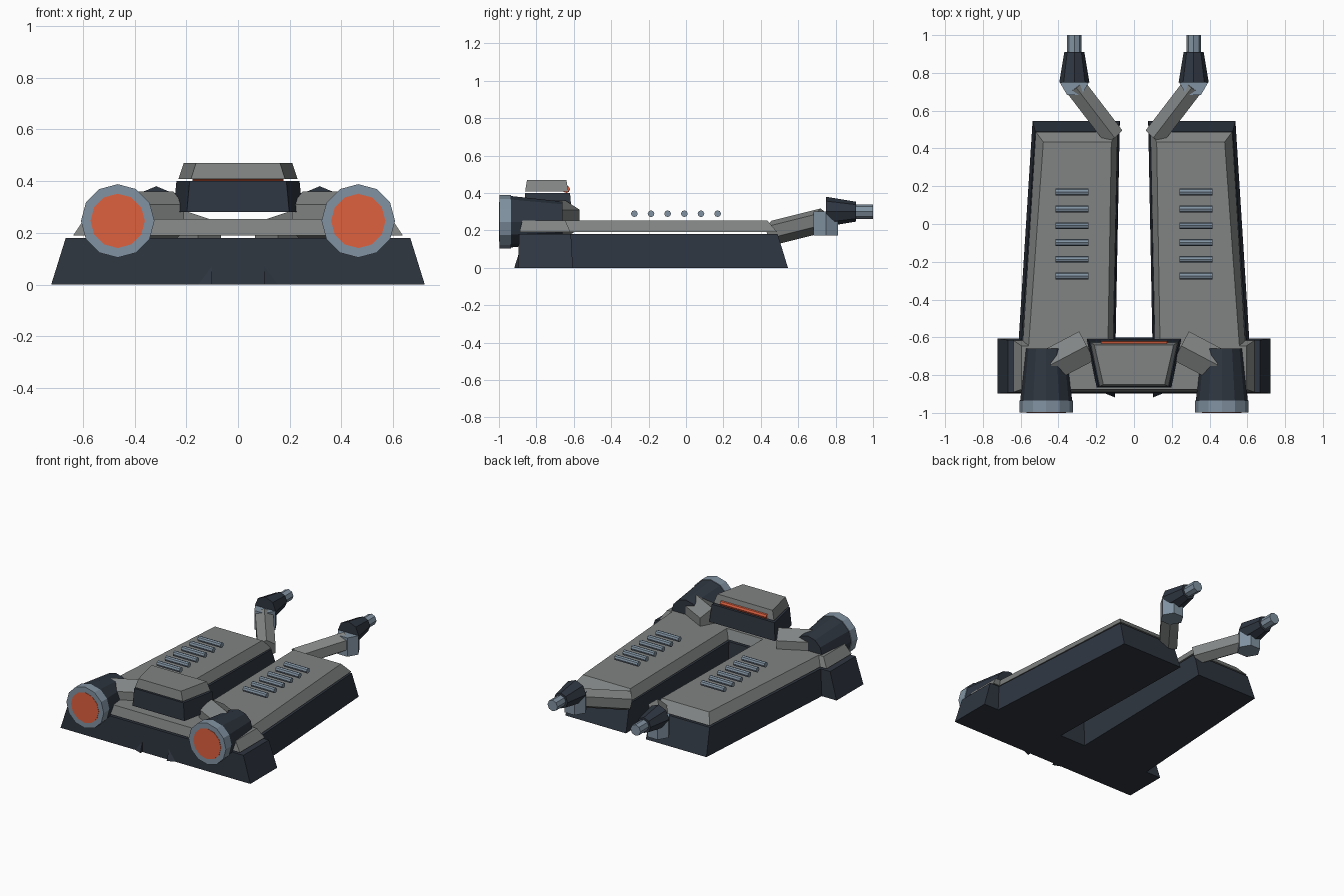
import bpy, bmesh
from math import sin, cos, tau
from mathutils import Vector

if "Cube" in bpy.data.objects:
    bpy.data.objects.remove(bpy.data.objects["Cube"])


def material(name, rgb):
    m = bpy.data.materials.new(name)
    m.diffuse_color = (*rgb, 1)
    m.use_nodes = True
    m.node_tree.nodes["Principled BSDF"].inputs["Base Color"].default_value = m.diffuse_color
    return m


DARK = material("dark_hull", (0.028, 0.037, 0.052))
GREY = material("grey_plate", (0.22, 0.23, 0.23))
STEEL = material("blue_steel", (0.22, 0.29, 0.36))
GLOW = material("orange_glow", (0.74, 0.12, 0.05))


def loft(name, low, high, mat):
    """Solid between two matching rings of 3D points."""
    bm = bmesh.new()
    a = [bm.verts.new(p) for p in low]
    b = [bm.verts.new(p) for p in high]
    n = len(a)
    bm.faces.new(a[::-1])
    bm.faces.new(b)
    for i in range(n):
        j = (i + 1) % n
        bm.faces.new((a[i], a[j], b[j], b[i]))
    bmesh.ops.recalc_face_normals(bm, faces=bm.faces)
    me = bpy.data.meshes.new(name)
    bm.to_mesh(me)
    bm.free()
    me.materials.append(mat)
    ob = bpy.data.objects.new(name, me)
    bpy.context.collection.objects.link(ob)
    return ob


def rod(name, p0, p1, r0, r1, n, mat):
    """Faceted rod or cone between two points, one corner facing up."""
    p0, p1 = Vector(p0), Vector(p1)
    d = (p1 - p0).normalized()
    side = Vector((0, 1, 0)) if abs(d.z) > 0.99 else d.cross(Vector((0, 0, 1))).normalized()
    up = side.cross(d)
    dirs = [up * cos(tau * i / n) + side * sin(tau * i / n) for i in range(n)]
    return loft(name, [p0 + v * r0 for v in dirs], [p1 + v * r1 for v in dirs], mat)


def both(half, z):
    """Mirror a right-hand half outline into a closed ring at height z."""
    return [(x, y, z) for x, y in half] + [(-x, y, z) for x, y in half[::-1]]


# Forked hull and the plate on top of it
loft("hull",
     both([(0.097, -0.6), (0.075, 0.545), (0.537, 0.545), (0.61, -0.605), (0.722, -0.605), (0.722, -0.897)], 0),
     both([(0.105, -0.615), (0.087, 0.49), (0.523, 0.49), (0.595, -0.615), (0.666, -0.615), (0.666, -0.893)], 0.18), DARK)
loft("deck_plate",
     both([(0.11, -0.617), (0.087, 0.488), (0.52, 0.488), (0.588, -0.618), (0.637, -0.618), (0.637, -0.89)], 0.19),
     both([(0.138, -0.64), (0.12, 0.434), (0.48, 0.434), (0.558, -0.645), (0.595, -0.645), (0.595, -0.875)], 0.253), GREY)

# Cabin between the engines
loft("cabin_base", both([(0.25, -0.61), (0.198, -0.865)], 0.28),
     both([(0.238, -0.62), (0.187, -0.86)], 0.40), DARK)
loft("cabin_roof", both([(0.23, -0.628), (0.182, -0.86)], 0.408),
     both([(0.21, -0.64), (0.162, -0.85)], 0.47), GREY)
rod("cabin_light", (-0.175, -0.64, 0.42), (0.175, -0.64, 0.42), 0.02, 0.02, 8, GLOW)

for s, tag in ((-1, "left"), (1, "right")):
    # Small spur on the front foot of the hull
    loft("spur_" + tag, [(s * 0.17, -0.89, 0), (s * 0.1, -0.918, 0), (s * 0.1, -0.89, 0)],
         [(s * 0.105, -0.89, 0.07), (s * 0.1, -0.896, 0.07), (s * 0.1, -0.89, 0.07)], DARK)

    # Engine: body, ring, glowing disc, strut to the cabin
    x, z = s * 0.465, 0.246
    rod("engine_body_" + tag, (x, -0.66, z), (x, -0.94, z), 0.108, 0.138, 12, DARK)
    rod("engine_ring_" + tag, (x, -0.935, z), (x, -0.998, z), 0.142, 0.142, 12, STEEL)
    rod("engine_glow_" + tag, (x, -0.98, z), (x, -1.0, z), 0.105, 0.105, 12, GLOW)
    rod("engine_strut_" + tag, (s * 0.25, -0.645, 0.26), (s * 0.44, -0.745, 0.26), 0.1, 0.1, 6, GREY)

    # Row of cooling bars
    for i in range(6):
        y = -0.276 + 0.089 * i
        rod(f"cooling_bar_{tag}_{i + 1}", (s * 0.24, y, 0.289), (s * 0.415, y, 0.289), 0.018, 0.018, 8, STEEL)

    # Arm, joint and nozzle at the far end
    x, z = s * 0.316, 0.3
    rod("arm_" + tag, (s * 0.11, 0.466, 0.187), (s * 0.312, 0.73, 0.253), 0.065, 0.065, 6, GREY)
    rod("joint_" + tag, (x, 0.748, 0.173), (x, 0.748, 0.302), 0.076, 0.076, 6, STEEL)
    rod("nozzle_" + tag, (x, 0.748, z), (x, 0.91, z), 0.08, 0.053, 8, DARK)
    rod("nozzle_tip_" + tag, (x, 0.9, z), (x, 1.0, z), 0.038, 0.038, 8, STEEL)
